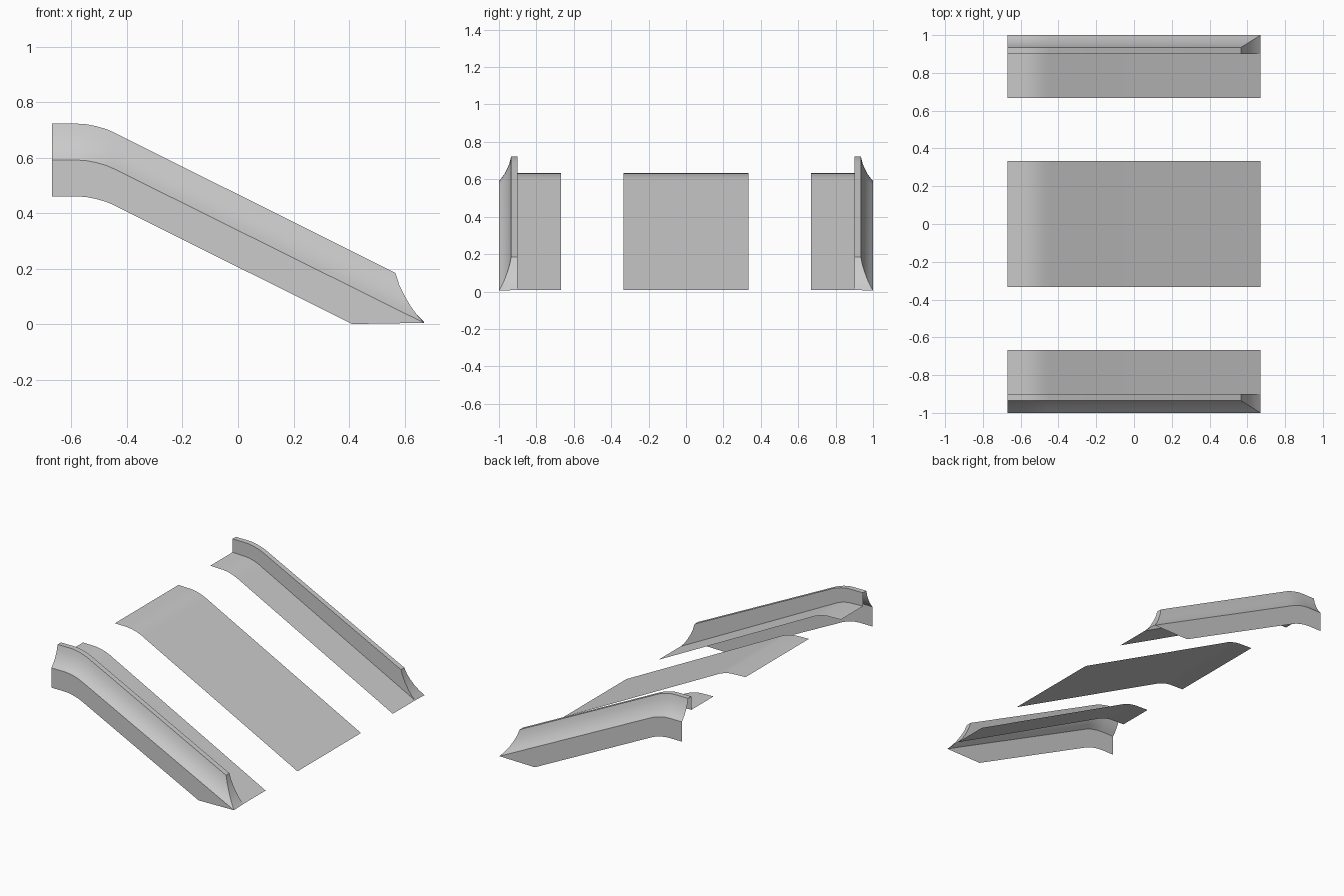
import bpy, bmesh

if "Cube" in bpy.data.objects:
    bpy.data.objects.remove(bpy.data.objects["Cube"])

# Side-view profiles (x, z): curb crest and ramp surface
CREST = [(-0.67, 0.722), (-0.575, 0.722), (-0.545, 0.72), (-0.51, 0.713),
         (-0.475, 0.703), (-0.445, 0.69), (0.70, 0.118)]
RAMP = [(-0.67, 0.633), (-0.575, 0.63), (-0.545, 0.626), (-0.51, 0.617),
        (-0.475, 0.603), (-0.445, 0.587), (0.67, 0.008)]
# Flare of the curb: (fraction outward, drop below crest)
FLARE = [(0, 0), (0.13, 0.035), (0.3, 0.063), (0.52, 0.091), (0.75, 0.112), (1, 0.131)]


def height(profile, x):
    for (x0, z0), (x1, z1) in zip(profile, profile[1:]):
        if x <= x1 + 1e-6:
            return z0 + (z1 - z0) * (x - x0) / (x1 - x0)
    return profile[-1][1]


def stations(end):
    return [p[0] for p in CREST[:-1]] + [end]


def add_row(bm, y, end, z_of):
    return [bm.verts.new((x, y, z_of(x))) for x in stations(end)]


def skin(bm, rows):
    for a, b in zip(rows, rows[1:]):
        for i in range(len(a) - 1):
            bm.faces.new((a[i], a[i + 1], b[i + 1], b[i]))


def finish(bm, name, mirrored):
    bmesh.ops.remove_doubles(bm, verts=bm.verts[:], dist=0.0003)
    mesh = bpy.data.meshes.new(name)
    bm.to_mesh(mesh)
    bm.free()
    obj = bpy.data.objects.new(name, mesh)
    bpy.context.collection.objects.link(obj)
    bpy.ops.object.select_all(action='DESELECT')
    obj.select_set(True)
    bpy.context.view_layer.objects.active = obj
    bpy.ops.object.shade_smooth_by_angle(angle=0.5)
    if mirrored:
        mod = obj.modifiers.new("mirror", 'MIRROR')
        mod.use_axis = (False, True, False)
        mod.use_mirror_merge = False


def ramp_z(x):
    return height(RAMP, x)


def ramp_panel(name, y0, y1, mirrored):
    bm = bmesh.new()
    skin(bm, [add_row(bm, y, 0.67, ramp_z) for y in (y0, y1)])
    finish(bm, name, mirrored)


# Centre ramp strip and the two side strips
ramp_panel("centre_ramp", -0.333, 0.333, False)
ramp_panel("side_ramp", 0.667, 0.90, True)

# Flared curb: inner wall, crest, outer flare, skirt and front end cap
bm = bmesh.new()
inner, outer = [], []
for s, drop in FLARE:
    end = 0.567 + 0.103 * s
    inner.append(add_row(bm, 0.90, end, ramp_z if s == 1 else
                         lambda x, d=drop: max(height(CREST, x) - d, ramp_z(x))))
    outer.append(add_row(bm, 0.935 + 0.065 * s, end,
                         lambda x, d=drop: max(height(CREST, x) - d, 0.005)))
skirt = add_row(bm, 1.0, 0.41, lambda x: max(height(CREST, x) - 0.262, 0))
skin(bm, inner[::-1] + outer + [skirt])
for k in range(len(FLARE) - 1):
    bm.faces.new((inner[k][-1], inner[k + 1][-1], outer[k + 1][-1], outer[k][-1]))
finish(bm, "curb", True)
